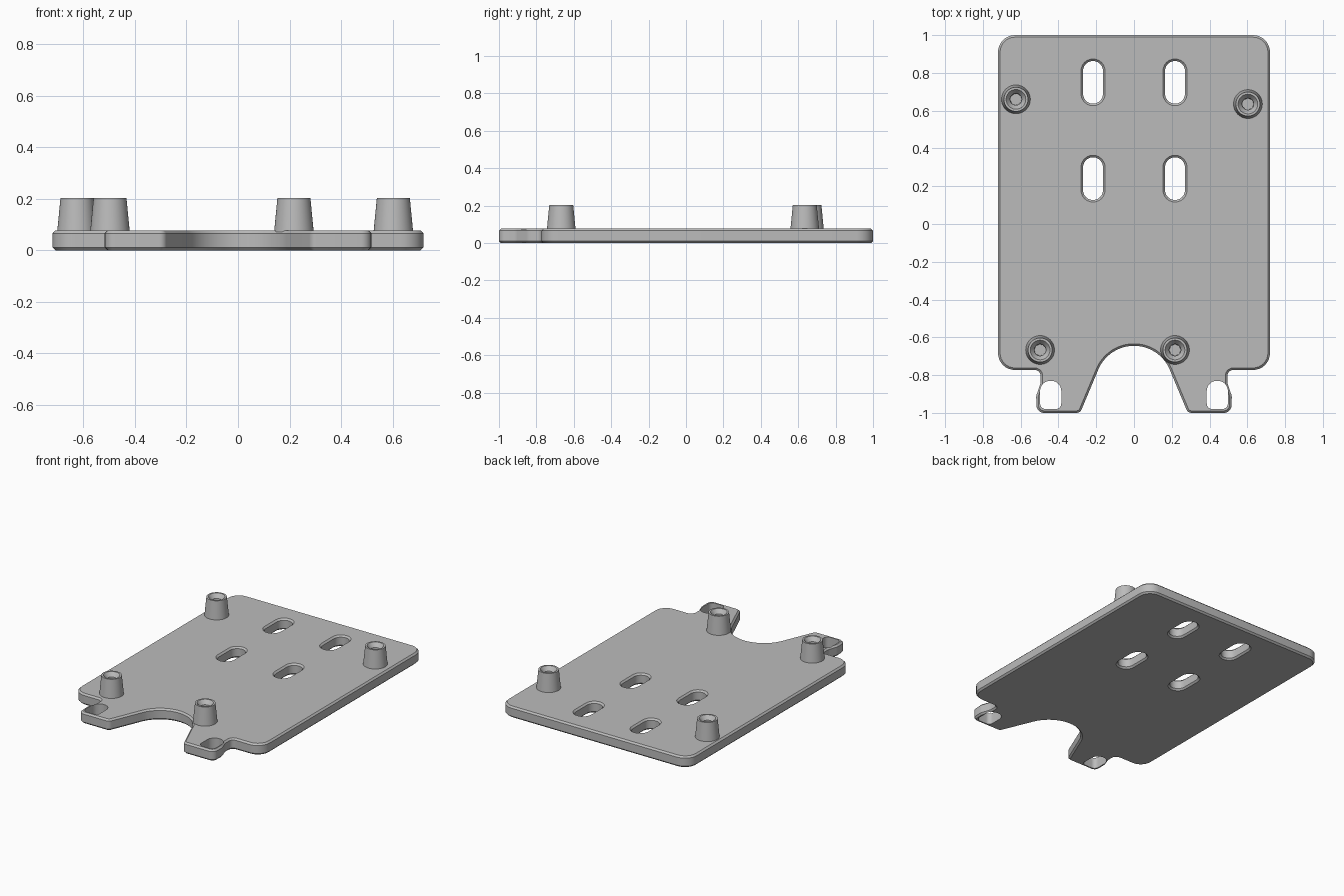
import bpy, bmesh, math
from mathutils import Vector

cube = bpy.data.objects.get("Cube")
if cube:
    bpy.data.objects.remove(cube)

grey = bpy.data.materials.new("light grey")
grey.use_nodes = True
GREY = (0.5, 0.5, 0.5, 1)
grey.diffuse_color = GREY
grey.node_tree.nodes["Principled BSDF"].inputs["Base Color"].default_value = GREY

THICK = 0.077
CHAMFER = 0.011


def rounded(corners, steps=8):
    """Outline from (x, y, radius) corners; radius 0 keeps the point."""
    out = []
    for i, (x, y, r) in enumerate(corners):
        p = Vector((x, y))
        if r == 0:
            out.append(p)
            continue
        u = (Vector(corners[i - 1][:2]) - p).normalized()
        v = (Vector(corners[(i + 1) % len(corners)][:2]) - p).normalized()
        half = u.angle(v) / 2
        centre = p + (u + v).normalized() * (r / math.sin(half))
        a = p + u * (r / math.tan(half)) - centre
        b = p + v * (r / math.tan(half)) - centre
        sweep = a.angle_signed(b)
        for k in range(steps + 1):
            t = -sweep * k / steps
            out.append(centre + Vector((a.x * math.cos(t) - a.y * math.sin(t),
                                        a.x * math.sin(t) + a.y * math.cos(t))))
    return out


def loft(name, rings):
    """Solid through matching rings, each an (outline, z) pair."""
    bm = bmesh.new()
    loops = [[bm.verts.new((p[0], p[1], z)) for p in pts] for pts, z in rings]
    for low, high in zip(loops, loops[1:]):
        for i in range(len(low)):
            bm.faces.new((low[i - 1], low[i], high[i], high[i - 1]))
    bm.faces.new(loops[0][::-1])
    bm.faces.new(loops[-1])
    bmesh.ops.recalc_face_normals(bm, faces=bm.faces)
    mesh = bpy.data.meshes.new(name)
    bm.to_mesh(mesh)
    bm.free()
    obj = bpy.data.objects.new(name, mesh)
    bpy.context.collection.objects.link(obj)
    mesh.materials.append(grey)
    return obj


def circle(x, y, r, n=40):
    return [(x + r * math.cos(math.tau * i / n), y + r * math.sin(math.tau * i / n))
            for i in range(n)]


def slot(x, y, r, reach=0.06):
    """Upright slot with round ends."""
    ends = [(x, y - reach, math.pi), (x, y + reach, 0)]
    return [(cx + r * math.cos(s + math.pi * k / 12), cy + r * math.sin(s + math.pi * k / 12))
            for cx, cy, s in ends for k in range(13)]


def smooth(obj):
    bpy.ops.object.select_all(action="DESELECT")
    obj.select_set(True)
    bpy.context.view_layer.objects.active = obj
    bpy.ops.object.shade_smooth_by_angle(angle=math.radians(30))


# Plate outline: arched notch, hooked tab and rounded corner, then mirrored
arch = [(0.205 * math.cos(math.radians(a)), -0.85 + 0.205 * math.sin(math.radians(a)), 0)
        for a in range(90, 21, -4)]
half = arch + [(0.285, -1, 0.03), (0.515, -1, 0.04), (0.518, -0.91, 0.05),
               (0.495, -0.845, 0.05), (0.495, -0.773, 0.03),
               (0.72, -0.773, 0.09), (0.72, 1, 0.09)]
outline = rounded(half + [(-x, y, r) for x, y, r in half[:0:-1]])
plate = loft("base_plate", [(outline, 0), (outline, THICK)])

# Chamfer the top and bottom rims
bm = bmesh.new()
bm.from_mesh(plate.data)
rims = [e for e in bm.edges if abs(e.verts[0].co.z - e.verts[1].co.z) < 1e-5]
bmesh.ops.bevel(bm, geom=rims, offset=CHAMFER, segments=1, affect="EDGES")
bm.to_mesh(plate.data)
bm.free()

# Cutters: four flared slots and two tab holes
cutters = []
for x in (-0.217, 0.217):
    for y in (0.75, 0.24):
        flare, bore = slot(x, y, 0.064), slot(x, y, 0.053)
        cutters.append(loft("slot_cutter", [
            (flare, -0.02), (flare, 0), (bore, CHAMFER),
            (bore, THICK - CHAMFER), (flare, THICK), (flare, THICK + 0.02)]))
for side in (-1, 1):
    eye = rounded([(side * 0.385, -0.98, 0.03), (side * 0.497, -0.98, 0.03),
                   (side * 0.497, -0.83, 0.054), (side * 0.385, -0.83, 0.054)])
    cutters.append(loft("tab_hole_cutter", [(eye, -0.02), (eye, THICK + 0.02)]))

for cutter in cutters:
    cutter.hide_render = True
    cut = plate.modifiers.new("cut", "BOOLEAN")
    cut.operation = "DIFFERENCE"
    cut.solver = "EXACT"
    cut.object = cutter
bpy.context.view_layer.objects.active = plate
for mod in list(plate.modifiers):
    bpy.ops.object.modifier_apply(modifier=mod.name)
for cutter in cutters:
    bpy.data.objects.remove(cutter)
smooth(plate)

# Tapered standoffs with countersunk blind holes
posts = {"back_right_standoff": (-0.625, 0.66), "back_left_standoff": (0.603, 0.635),
         "front_right_standoff": (-0.497, -0.667), "front_left_standoff": (0.217, -0.667)}
profile = [(0.077, 0.07), (0.064, 0.203), (0.052, 0.203), (0.031, 0.175), (0.029, 0.08)]
for name, (x, y) in posts.items():
    smooth(loft(name, [(circle(x, y, r), z) for r, z in profile]))
